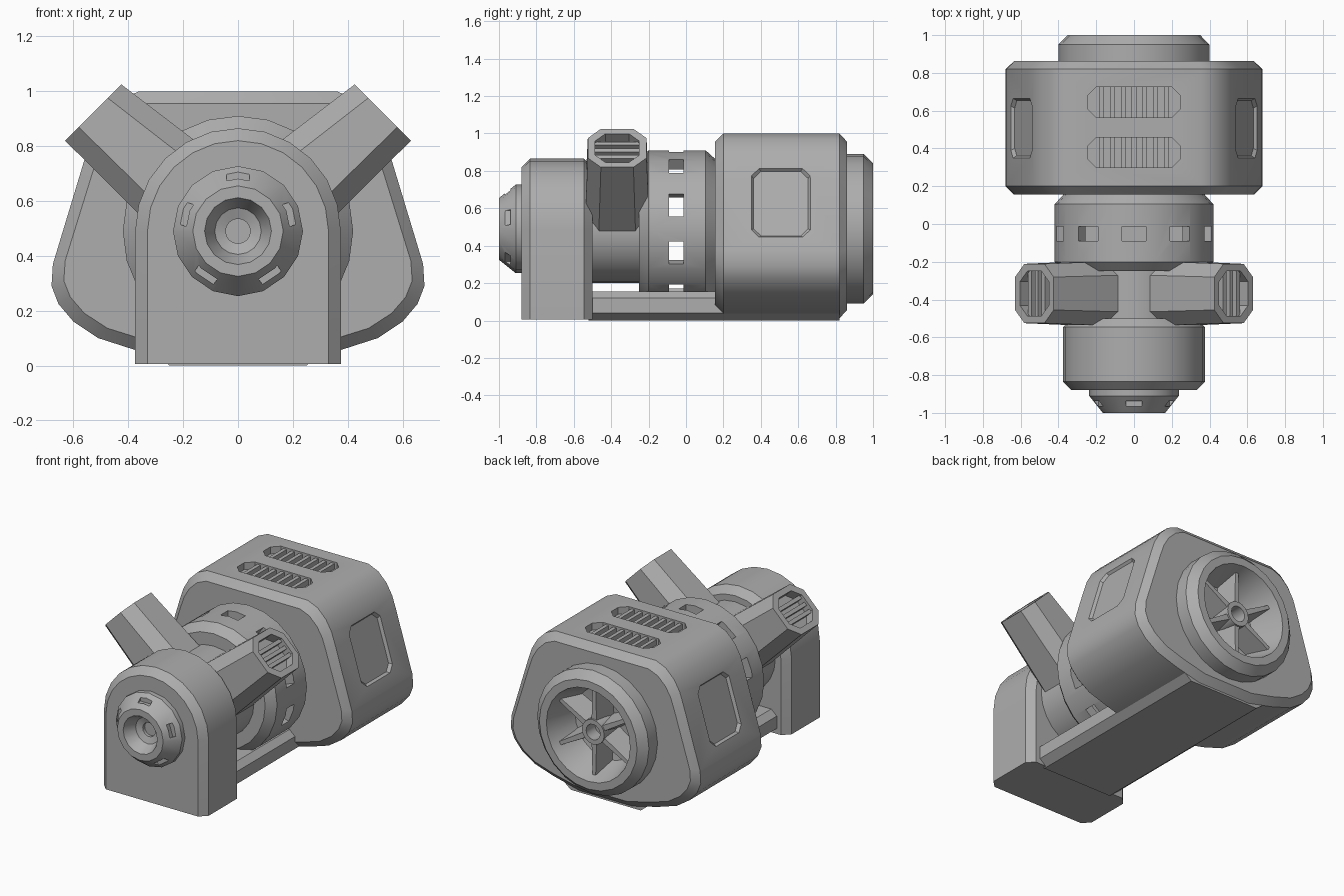
import bpy
import bmesh
from math import radians, sin, cos, pi, sqrt
from mathutils import Vector

if "Cube" in bpy.data.objects:
    bpy.data.objects.remove(bpy.data.objects["Cube"], do_unlink=True)

AXIS_Z = 0.49  # height of the shaft axis

grey = bpy.data.materials.new("machine_grey")
grey.use_nodes = True
colour = (0.42, 0.42, 0.42, 1)
grey.diffuse_color = colour
grey.node_tree.nodes["Principled BSDF"].inputs["Base Color"].default_value = colour


def loft(bm, rings):
    """Skin a list of equal-length rings and cap both ends."""
    rows = [[bm.verts.new(p) for p in ring] for ring in rings]
    for a, b in zip(rows, rows[1:]):
        for i in range(len(a)):
            j = (i + 1) % len(a)
            bm.faces.new((a[i], a[j], b[j], b[i]))
    bm.faces.new(rows[0])
    bm.faces.new(rows[-1])


def make(name, *solids):
    """One object from one or more lofted solids."""
    bm = bmesh.new()
    for rings in solids:
        loft(bm, rings)
    bmesh.ops.recalc_face_normals(bm, faces=bm.faces)
    mesh = bpy.data.meshes.new(name)
    bm.to_mesh(mesh)
    bm.free()
    mesh.materials.append(grey)
    obj = bpy.data.objects.new(name, mesh)
    bpy.context.collection.objects.link(obj)
    return obj


def select(obj):
    bpy.ops.object.select_all(action="DESELECT")
    obj.select_set(True)
    bpy.context.view_layer.objects.active = obj


def smooth(obj):
    select(obj)
    bpy.ops.object.shade_smooth_by_angle(angle=radians(28))


def cut(obj, *solids):
    """Subtract solids from an object."""
    cutter = make("cutter", *solids)
    cutter.hide_render = True
    mod = obj.modifiers.new("cut", "BOOLEAN")
    mod.operation = "DIFFERENCE"
    mod.solver = "EXACT"
    mod.object = cutter
    select(obj)
    bpy.ops.object.modifier_apply(modifier=mod.name)
    bpy.data.objects.remove(cutter, do_unlink=True)


def lathe(profile, sides=24):
    """Rings around the shaft axis from (radius, y) pairs."""
    angles = [2 * pi * i / sides for i in range(sides)]
    return [[(r * cos(a), y, AXIS_Z + r * sin(a)) for a in angles] for r, y in profile]


def octagon(a, b, c):
    """Rectangle of half sizes a, b with corners cut by c."""
    return [(a, c - b), (a, b - c), (a - c, b), (c - a, b),
            (-a, b - c), (-a, c - b), (c - a, -b), (a - c, -b)]


def block(centre, u, v, w):
    """Box rings from a centre and three half-axis vectors."""
    c, u, v, w = Vector(centre), Vector(u), Vector(v), Vector(w)
    return [[c + u * i + v * j + w * k for i, j in ((1, 1), (-1, 1), (-1, -1), (1, -1))]
            for k in (-1, 1)]


def radial_slots(count, r, y, depth, width, length):
    """Slot blocks spread around the shaft axis, one at the top."""
    slots = []
    for i in range(count):
        a = pi / 2 + 2 * pi * i / count
        out, side = Vector((cos(a), 0, sin(a))), Vector((-sin(a), 0, cos(a)))
        slots.append(block(Vector((0, y, AXIS_Z)) + out * r,
                           out * depth, side * width, (0, length, 0)))
    return slots


# Front bearing block: arched, chamfered on front and back
def arch(w, y):
    pts = [(w * cos(pi * i / 12), y, AXIS_Z + w * sin(pi * i / 12)) for i in range(13)]
    return pts + [(-w, y, 0.005), (w, y, 0.005)]


smooth(make("front_block", [arch(0.33, -0.88), arch(0.375, -0.835),
                            arch(0.375, -0.545), arch(0.33, -0.5)]))

# Front nozzle with conical bore and five slots
nozzle = make("front_nozzle", lathe([(0.237, -0.86), (0.237, -0.91), (0.165, -1.0),
                                     (0.122, -1.0), (0.085, -0.925), (0.045, -0.91),
                                     (0.045, -0.89)], 16))
cut(nozzle, *radial_slots(5, 0.205, -0.952, 0.02, 0.042, 0.015))
smooth(nozzle)

# Shaft and slotted hollow drum
smooth(make("shaft", lathe([(0.29, -0.52), (0.29, -0.22)])))
drum = make("slotted_drum", lathe([(0.37, -0.25), (0.42, -0.2), (0.42, 0.105), (0.37, 0.16),
                                   (0.355, 0.16), (0.355, -0.19)]))
cut(drum, *radial_slots(10, 0.39, -0.052, 0.08, 0.063, 0.038))
smooth(drum)

# Base rail under the whole machine
rail = [(0.25, 0), (0.3, 0.04), (0.3, 0.12), (0.26, 0.155)]
rail += [(-x, z) for x, z in reversed(rail)]
make("base_rail", [[(x, y, z) for x, z in rail] for y in (-0.52, 0.82)])

# Motor body: rounded trapezoid section with chamfered ends
half = [(0.19, 0.012), (0.37, 0.055), (0.51, 0.10), (0.6, 0.16), (0.655, 0.225), (0.68, 0.29),
        (0.675, 0.37), (0.56, 0.75), (0.53, 0.84), (0.49, 0.91), (0.43, 0.97), (0.36, 1.0)]
section = half + [(-x, z) for x, z in reversed(half)]


def body_ring(y, inset):
    kx, kz = 1 - inset / 0.68, 1 - inset / 0.5
    return [(x * kx, y, 0.5 + (z - 0.5) * kz) for x, z in section]


body = make("motor_body", [body_ring(0.155, 0.045), body_ring(0.2, 0),
                           body_ring(0.82, 0), body_ring(0.862, 0.045)])

VENTS = (0.378, 0.645)
vent_cuts = [[[(x, yc + y, z) for x, y in octagon(0.245, 0.08, 0.045)]
              for z in (0.955, 1.05)] for yc in VENTS]

# Shallow side panels follow the sloping flanks
panel_cuts = []
for s in (1, -1):
    out = Vector((0.957 * s, 0, 0.29))
    up = Vector((-0.29 * s, 0, 0.957))
    mid = Vector((0.597 * s, 0.507, 0.63))
    panel_cuts.append([[mid + out * d + Vector((0, a, 0)) + up * b
                        for a, b in octagon(0.158 + g, 0.192 + g, 0.04)]
                       for d, g in ((-0.018, -0.012), (0, 0), (0.03, 0))])
cut(body, lathe([(0.27, 0.70), (0.31, 0.95)]), *vent_cuts, *panel_cuts)
smooth(body)

# Slats in the top vents
for n, yc in enumerate(VENTS):
    make("top_vent_slats_%d" % (n + 1),
         *[block((0.057 * i, yc, 0.965), (0.012, 0, 0), (0, 0.083, 0), (0, 0, 0.025))
           for i in range(-3, 4)])

# Rear cap with deep bowl
smooth(make("rear_cap", lathe([(0.32, 0.8), (0.4, 0.84), (0.4, 0.95), (0.35, 1.0), (0.3, 1.0),
                               (0.285, 0.95), (0.22, 0.76)])))

# Rear hub and six tapering spokes
smooth(make("rear_hub", lathe([(0.085, 0.75), (0.08, 0.95), (0.05, 0.95), (0.05, 0.86)], 16)))
spokes = []
for i in range(6):
    a = pi / 2 + i * pi / 3
    out, side = Vector((cos(a), 0, sin(a))), Vector((-sin(a), 0, cos(a)))
    spokes.append([[Vector((0, y, AXIS_Z)) + out * r + side * k
                    for k, y in ((-w, 0.8), (-w * 0.4, 0.94), (w * 0.4, 0.94), (w, 0.8))]
                   for r, w in ((0.06, 0.045), (0.285, 0.028))])
make("rear_spokes", *spokes)

# Two raised ports with recessed, slatted ends
D = 1 / sqrt(2)
for s, label in ((1, "left"), (-1, "right")):
    along, across = Vector((D * s, 0, D)), Vector((D * s, 0, -D))

    def port_ring(d, t, ht, hy, c):
        return [along * d + across * (t + a) + Vector((0, b - 0.368, 0))
                for a, b in octagon(ht, hy, c)]

    make(label + "_port", [port_ring(0.45, -0.318, 0.183, 0.175, 0.075),
                           port_ring(1.025, -0.279, 0.145, 0.157, 0.07),
                           port_ring(1.025, -0.279, 0.108, 0.118, 0.055),
                           port_ring(0.965, -0.279, 0.108, 0.118, 0.055)])
    make(label + "_port_slats",
         *[block(along * 0.985 + across * (-0.279 + 0.05 * i) + Vector((0, -0.368, 0)),
                 along * 0.024, across * 0.012, (0, 0.12, 0)) for i in (-1, 0, 1)])
